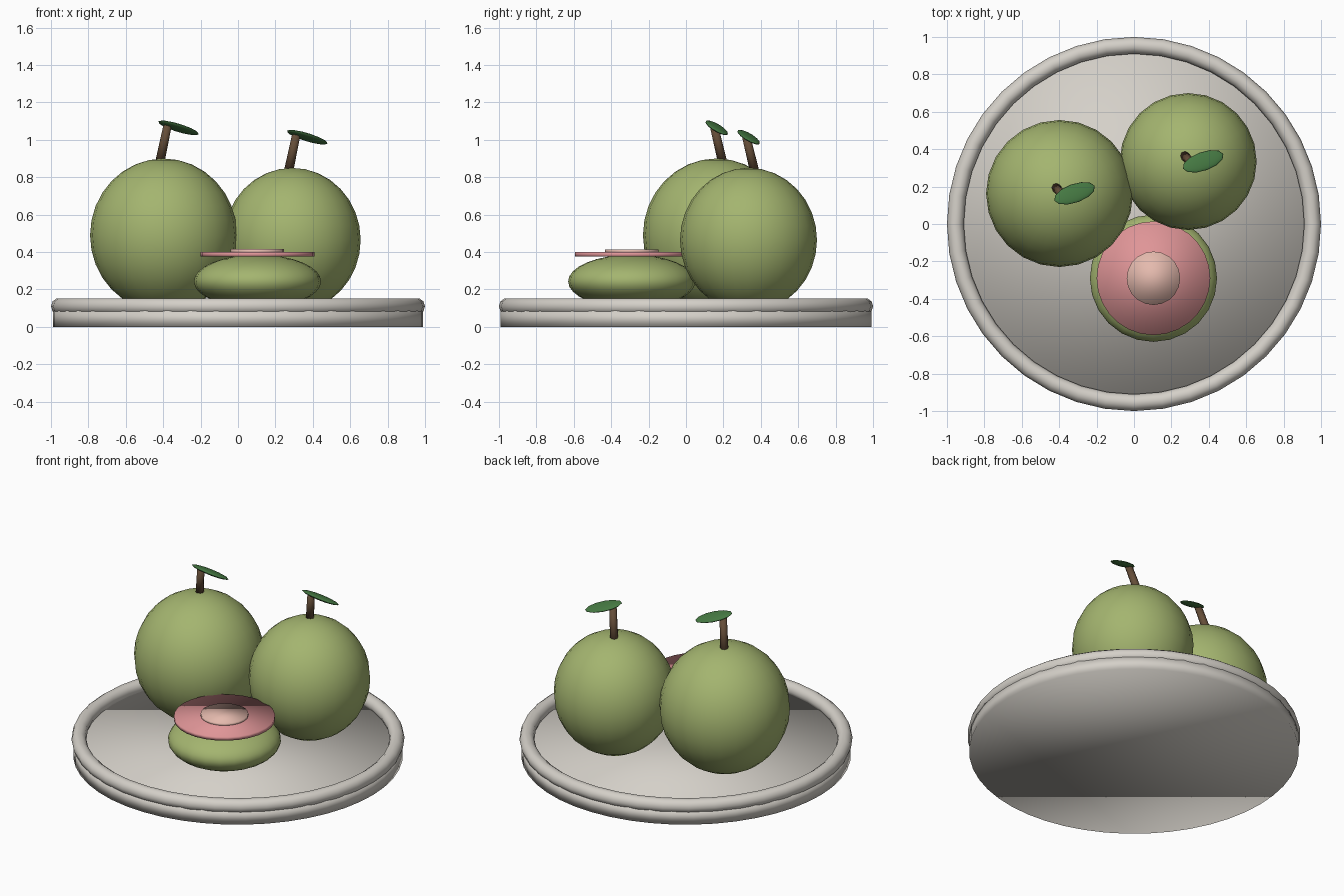
import bpy
from mathutils import Vector

if "Cube" in bpy.data.objects:
    bpy.data.objects.remove(bpy.data.objects["Cube"])


def mat(name, rgb):
    m = bpy.data.materials.new(name)
    m.diffuse_color = (*rgb, 1)
    m.use_nodes = True
    m.node_tree.nodes["Principled BSDF"].inputs["Base Color"].default_value = m.diffuse_color
    return m


STONE = mat("plate_grey", (0.66, 0.63, 0.58))
GREEN = mat("skin_green", (0.37, 0.46, 0.16))
PINK = mat("flesh_pink", (0.74, 0.30, 0.31))
CORE = mat("core_pale_pink", (0.78, 0.49, 0.42))
BROWN = mat("stem_brown", (0.13, 0.075, 0.04))
LEAF = mat("leaf_green", (0.06, 0.19, 0.055))


def finish(name, material):
    o = bpy.context.object
    o.name = name
    o.data.materials.append(material)
    bpy.ops.object.shade_smooth()
    return o


def ball(name, loc, size, material, rot=(0, 0, 0), seg=24, rings=16):
    bpy.ops.mesh.primitive_uv_sphere_add(segments=seg, ring_count=rings, radius=1,
                                         location=loc, rotation=rot)
    o = finish(name, material)
    o.scale = size


def disc(name, x, y, z0, z1, r, material, sides):
    bpy.ops.mesh.primitive_cylinder_add(vertices=sides, radius=r, depth=z1 - z0,
                                        location=(x, y, (z0 + z1) / 2))
    finish(name, material)


# plate with a rolled rim
disc("plate_base", 0, 0, 0, 0.09, 0.99, STONE, 48)
bpy.ops.mesh.primitive_torus_add(major_segments=40, minor_segments=10, major_radius=0.955,
                                 minor_radius=0.045, location=(0, 0, 0.11))
finish("plate_rim", STONE)


# whole fruit with a leaning stem and a tilted leaf
def fruit(tag, x, y, z, r, rz):
    ball("fruit_" + tag, (x, y, z), (r, r, rz), GREEN)
    top = z + rz
    a = Vector((x - 0.022, y + 0.035, top - 0.03))
    b = Vector((x + 0.022, y - 0.015, top + 0.18))
    d = b - a
    bpy.ops.mesh.primitive_cone_add(vertices=8, radius1=0.025, radius2=0.022, depth=d.length,
                                    location=(a + b) / 2,
                                    rotation=d.to_track_quat('Z', 'Y').to_euler())
    finish("stem_" + tag, BROWN)
    ball("leaf_" + tag, (x + 0.08, y + 0.001, top + 0.164), (0.12, 0.052, 0.014), LEAF,
         (-0.25, 0.3, 0.35), 12, 8)


fruit("left", -0.398, 0.163, 0.49, 0.393, 0.41)
fruit("right", 0.29, 0.334, 0.465, 0.366, 0.385)

# halved fruit: squashed skin, flesh slice and core
ball("half_skin", (0.104, -0.29, 0.243), (0.34, 0.34, 0.143), GREEN)
disc("half_flesh", 0.104, -0.29, 0.375, 0.4, 0.304, PINK, 28)
disc("half_core", 0.104, -0.29, 0.395, 0.415, 0.143, CORE, 20)
